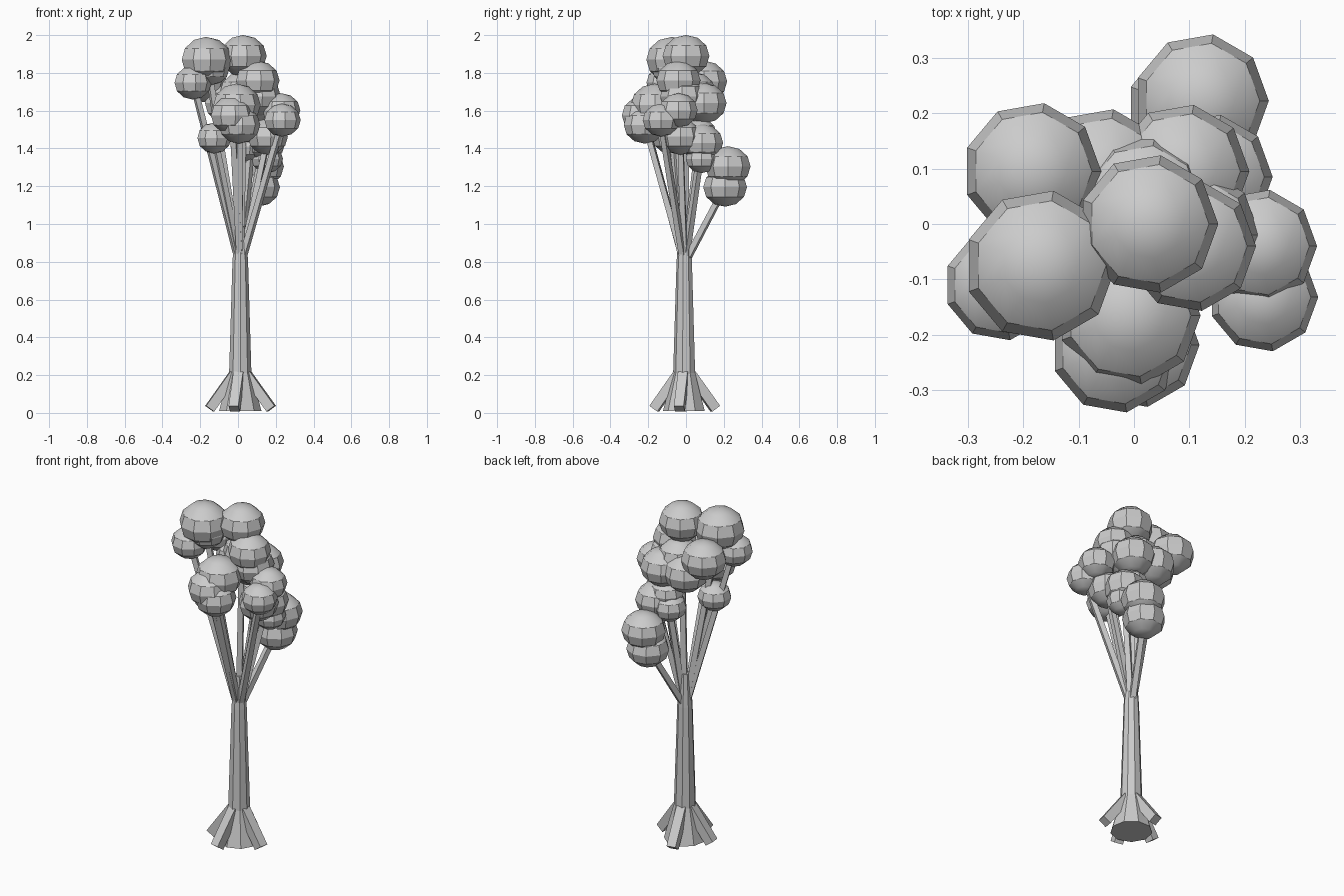
import bpy, bmesh, math
from mathutils import Vector

if "Cube" in bpy.data.objects:
    bpy.data.objects.remove(bpy.data.objects["Cube"])

grey = bpy.data.materials.new("light_grey")
grey.diffuse_color = (0.6, 0.6, 0.6, 1)
grey.use_nodes = True
grey.node_tree.nodes["Principled BSDF"].inputs["Base Color"].default_value = grey.diffuse_color


def finish(bm, name, smooth=False):
    bmesh.ops.recalc_face_normals(bm, faces=bm.faces)
    mesh = bpy.data.meshes.new(name)
    bm.to_mesh(mesh)
    bm.free()
    mesh.materials.append(grey)
    ob = bpy.data.objects.new(name, mesh)
    bpy.context.collection.objects.link(ob)
    if smooth:
        bpy.ops.object.select_all(action='DESELECT')
        ob.select_set(True)
        bpy.context.view_layer.objects.active = ob
        bpy.ops.object.shade_smooth_by_angle(angle=math.radians(30))
    return ob


def rod(name, a, b, r1, r2, sides, spin=0.0):
    """Tapered prism from a to b."""
    a, b = Vector(a), Vector(b)
    d = b - a
    bm = bmesh.new()
    bmesh.ops.create_cone(bm, cap_ends=True, segments=sides, radius1=r1,
                          radius2=r2, depth=d.length)
    q = d.to_track_quat('Z', 'Y')
    for v in bm.verts:
        c, s = math.cos(spin), math.sin(spin)
        p = Vector((v.co.x * c - v.co.y * s, v.co.x * s + v.co.y * c, v.co.z))
        v.co = q @ p + (a + b) / 2
    return finish(bm, name)


# Trunk: flared foot, slim shaft and a pointed top between the branches
CX, CY, SIDES, TURN = 0.012, -0.008, 9, math.radians(-10)
bm = bmesh.new()
rings = []
for z, r in ((0.01, 0.114), (0.21, 0.06), (0.8, 0.042), (0.99, 0.028)):
    rings.append([bm.verts.new((CX + r * math.cos(math.tau * i / SIDES + TURN),
                                CY + r * math.sin(math.tau * i / SIDES + TURN), z))
                  for i in range(SIDES)])
for lo, hi in zip(rings, rings[1:]):
    for i in range(SIDES):
        j = (i + 1) % SIDES
        bm.faces.new((lo[i], lo[j], hi[j], hi[i]))
bm.faces.new(rings[0][::-1])
bm.faces.new(rings[-1])
finish(bm, "trunk")

# Four square roots propping the trunk
for i, (x, y) in enumerate(((0.176, -0.035), (-0.15, -0.025),
                            (-0.02, 0.155), (-0.02, -0.168))):
    rod("root_%d" % i, (x, y, 0.022),
        (CX + 0.2 * (x - CX), CY + 0.2 * (y - CY), 0.205),
        0.037, 0.037, 4, math.pi / 4)

# Leaf clumps: x, y, z, radius, has its own branch
clumps = (
    (0.03, 0.0, 1.89, 0.122, 1), (-0.165, -0.075, 1.87, 0.133, 1),
    (-0.145, -0.08, 1.825, 0.1, 0),
    (-0.238, -0.11, 1.748, 0.098, 1), (-0.18, 0.095, 1.755, 0.121, 0),
    (0.105, -0.04, 1.76, 0.115, 0), (0.112, -0.02, 1.675, 0.115, 0),
    (0.09, 0.095, 1.64, 0.118, 1), (0.06, 0.04, 1.645, 0.128, 0),
    (-0.005, -0.165, 1.63, 0.125, 0), (-0.03, -0.225, 1.575, 0.113, 1),
    (0.008, -0.218, 1.525, 0.11, 1), (0.23, -0.04, 1.602, 0.1, 0),
    (0.236, -0.132, 1.55, 0.096, 1), (-0.125, -0.085, 1.455, 0.09, 1),
    (0.158, -0.03, 1.462, 0.106, 1), (0.125, 0.222, 1.305, 0.118, 0),
    (0.108, 0.207, 1.195, 0.114, 1), (0.155, 0.083, 1.345, 0.083, 0),
    (0.14, 0.085, 1.43, 0.11, 1), (0.05, 0.085, 1.41, 0.09, 0),
    (0.08, 0.07, 1.48, 0.09, 0), (-0.055, 0.085, 1.64, 0.12, 0),
    (0.02, 0.04, 1.7, 0.115, 0),
)
for n, (x, y, z, r, branch) in enumerate(clumps):
    # Nine-sided clump, slightly flattened
    bm = bmesh.new()
    bmesh.ops.create_uvsphere(bm, u_segments=9, v_segments=6, radius=r * 1.03)
    for v in bm.verts:
        v.co = (v.co.y + x - 0.03 * r, -v.co.x + y, v.co.z * 0.88 + z)
    finish(bm, "leaf_clump_%d" % n, smooth=True)
    # Branch from the top of the trunk into the clump
    if branch:
        flat = Vector((x - CX, y - CY, 0))
        foot = Vector((CX, CY, 0.8)) + flat * 0.03
        rod("branch_%d" % n, foot, (x, y, z), 0.022, 0.02, 4, math.pi / 4)
